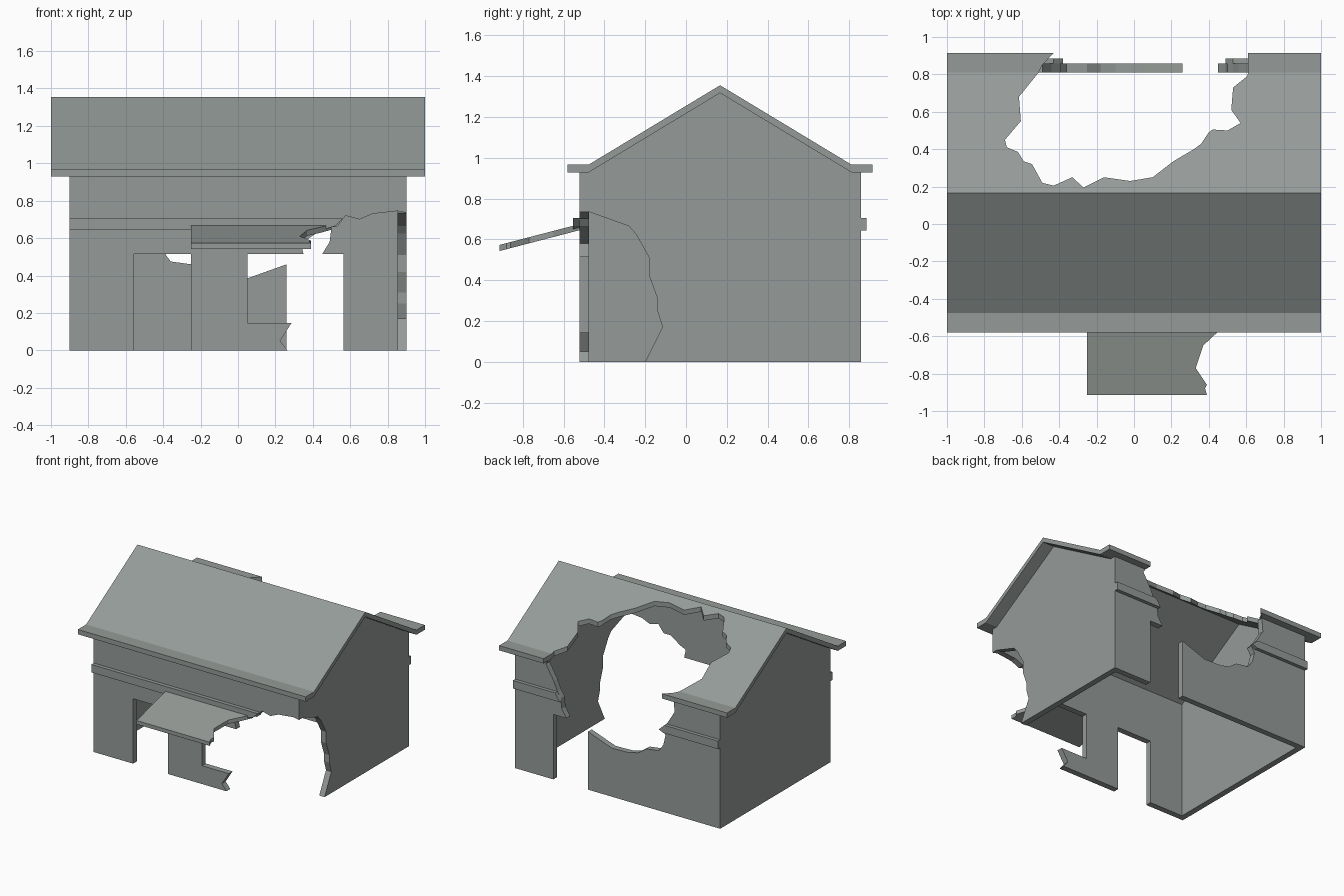
import bpy, bmesh

# One weathered grey-green colour for the whole ruin
mat = bpy.data.materials.new("weathered_grey")
mat.diffuse_color = (0.30, 0.33, 0.315, 1)


def solid(name, lower, upper):
    """Closed solid between two matching outlines."""
    bm = bmesh.new()
    a = [bm.verts.new(p) for p in lower]
    b = [bm.verts.new(p) for p in upper]
    bm.faces.new(a)
    bm.faces.new(b)
    n = len(a)
    for i in range(n):
        j = (i + 1) % n
        bm.faces.new((a[i], a[j], b[j], b[i]))
    bmesh.ops.recalc_face_normals(bm, faces=bm.faces)
    bmesh.ops.triangulate(bm, faces=[f for f in bm.faces if len(f.verts) > 4])
    me = bpy.data.meshes.new(name)
    bm.to_mesh(me)
    bm.free()
    me.materials.append(mat)
    ob = bpy.data.objects.new(name, me)
    bpy.context.collection.objects.link(ob)
    return ob


def along_y(name, pts, y0, y1):      # outline in x, z
    return solid(name, [(x, y0, z) for x, z in pts], [(x, y1, z) for x, z in pts])


def along_x(name, pts, x0, x1):      # outline in y, z
    return solid(name, [(x0, y, z) for y, z in pts], [(x1, y, z) for y, z in pts])


def plate(name, pts, top, thick):    # outline in x, y following a sloped height
    return solid(name, [(x, y, top(y) - thick) for x, y in pts],
                 [(x, y, top(y)) for x, y in pts])


YC = 0.167                            # ridge line
F0, F1, B0, B1 = -0.523, -0.476, 0.81, 0.857
EAVE, T = 0.967, 0.038
WT = EAVE - T                         # wall top


def roof_z(y):
    return EAVE + 0.604 * (0.643 - abs(y - YC))


# Front wall: doorway, window and broken right corner
along_y("front_wall", [
    (-0.9, 0), (-0.555, 0), (-0.555, 0.515), (-0.25, 0.515), (-0.25, 0),
    (0.265, 0), (0.225, 0.05), (0.285, 0.145), (0.05, 0.145), (0.05, 0.515),
    (0.35, 0.515), (0.335, 0.58), (0.38, 0.6), (0.47, 0.66), (0.53, 0.66),
    (0.575, 0.72), (0.65, 0.70), (0.72, 0.73), (0.853, 0.745), (0.9, 0.735),
    (0.9, WT), (-0.9, WT)], F0, F1)

# Back wall: two pieces either side of the doorway and the blast hole
along_y("back_wall_left", [
    (-0.9, 0), (0.26, 0), (0.26, 0.46), (0.05, 0.385), (-0.1, 0.39),
    (-0.18, 0.41), (-0.25, 0.46), (-0.36, 0.475), (-0.4, 0.53), (-0.42, 0.61),
    (-0.39, 0.66), (-0.44, 0.72), (-0.5, 0.82), (-0.49, WT), (-0.9, WT)], B0, B1)
along_y("back_wall_right", [
    (0.565, 0), (0.9, 0), (0.9, WT), (0.61, WT), (0.63, 0.9), (0.56, 0.78),
    (0.53, 0.71), (0.5, 0.66), (0.49, 0.58), (0.45, 0.515), (0.565, 0.515)], B0, B1)

# Gable walls
along_x("left_wall", [(F1, 0), (B0, 0), (B0, WT), (YC, roof_z(YC) - T), (F1, WT)],
        -0.9, -0.853)
along_x("right_wall", [
    (-0.2, 0), (B0, 0), (B0, WT), (YC, roof_z(YC) - T), (F1, WT), (F1, 0.735),
    (-0.28, 0.665), (-0.245, 0.625), (-0.18, 0.51), (-0.18, 0.42), (-0.14, 0.31),
    (-0.14, 0.25), (-0.115, 0.17)], 0.853, 0.9)

# Intact front roof slope with its flat eave
along_x("front_roof", [
    (-0.58, WT), (-0.58, EAVE), (F1, EAVE), (YC, roof_z(YC)),
    (YC, roof_z(YC) - T), (F1, WT)], -1, 1)

# Back roof slope with the ragged hole
plate("back_roof", [
    (-1, YC), (1, YC), (1, B0), (0.61, B0), (0.605, 0.79), (0.53, 0.73),
    (0.52, 0.61), (0.57, 0.54), (0.5, 0.5), (0.42, 0.505), (0.4, 0.49),
    (0.36, 0.43), (0.32, 0.4), (0.21, 0.335), (0.1, 0.25), (-0.02, 0.23),
    (-0.16, 0.25), (-0.27, 0.195), (-0.33, 0.25), (-0.43, 0.205), (-0.49, 0.22),
    (-0.545, 0.32), (-0.59, 0.335), (-0.62, 0.385), (-0.68, 0.41), (-0.69, 0.45),
    (-0.605, 0.55), (-0.615, 0.68), (-0.51, B0), (-1, B0)], roof_z, T)

# Remaining ends of the back eave
plate("back_eave_left", [(-1, B0), (-0.51, B0), (-0.49, 0.85), (-0.43, 0.914),
                         (-1, 0.914)], lambda y: EAVE, T)
plate("back_eave_right", [(0.61, B0), (1, B0), (1, 0.914), (0.61, 0.914)],
      lambda y: EAVE, T)

# Wall bands
Z0, Z1 = 0.643, 0.706
along_y("front_band", [(-0.9, Z0), (0.45, Z0), (0.52, 0.665), (0.56, Z1), (-0.9, Z1)],
        F0 - 0.03, F0)
along_y("back_band_left", [(-0.9, Z0), (-0.42, Z0), (-0.38, 0.66), (-0.43, Z1),
                           (-0.9, Z1)], B1, B1 + 0.028)
along_y("back_band_right", [(0.49, Z0), (0.9, Z0), (0.9, Z1), (0.53, Z1)],
        B1, B1 + 0.028)

# Sloping porch canopy, broken at its right end
plate("canopy", [
    (-0.25, F0), (0.5, F0), (0.45, -0.575), (0.37, -0.65), (0.33, -0.77),
    (0.39, -0.86), (0.38, -0.88), (0.39, -0.914), (-0.25, -0.914)],
    lambda y: 0.573 + 0.26 * (y + 0.914), 0.03)
